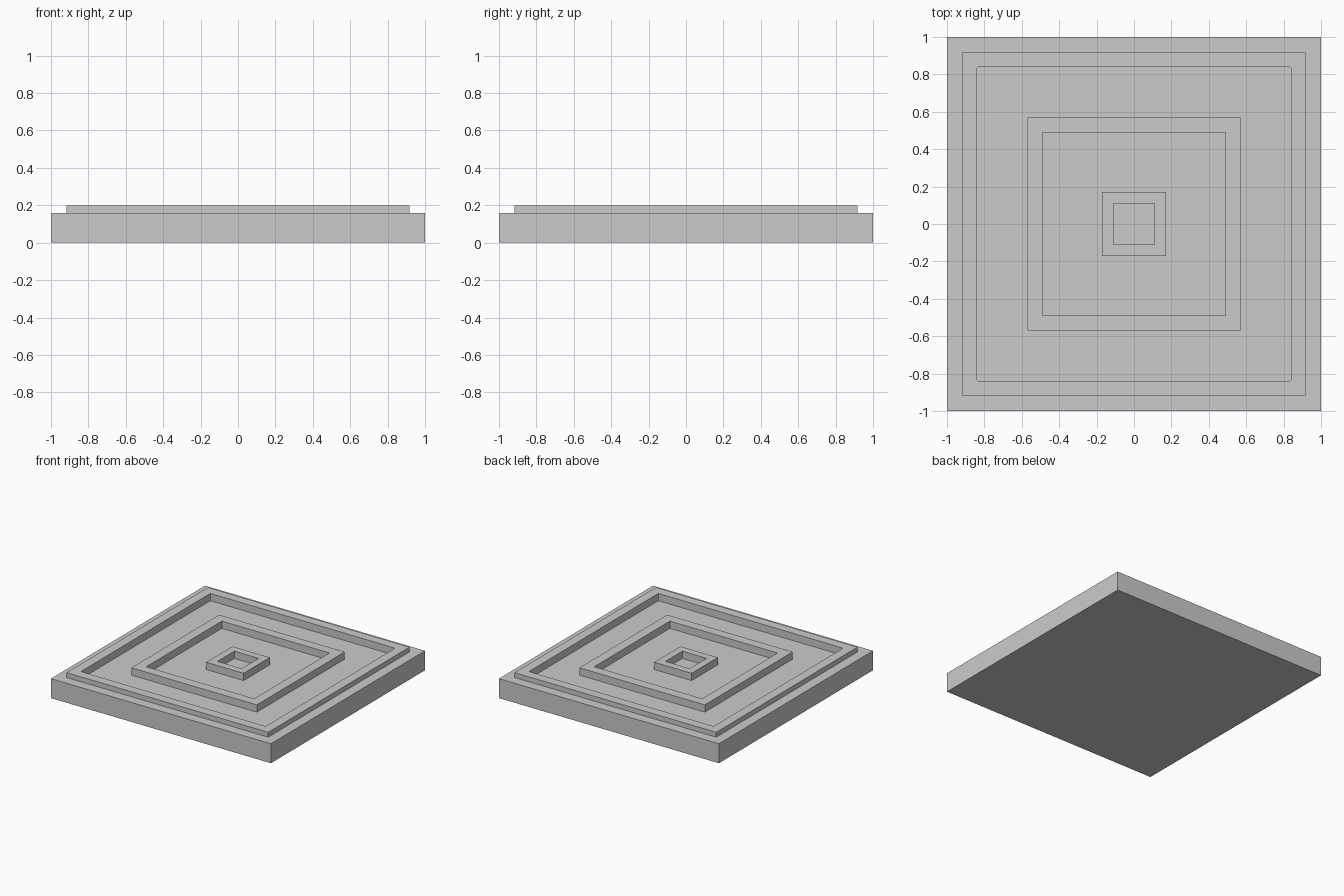
import bpy
import bmesh

cube = bpy.data.objects.get("Cube")
if cube:
    bpy.data.objects.remove(cube, do_unlink=True)

# Plain grey material
GREY = (0.6, 0.6, 0.6, 1)
grey = bpy.data.materials.new("plain_grey")
grey.use_nodes = True
grey.diffuse_color = GREY
grey.node_tree.nodes["Principled BSDF"].inputs["Base Color"].default_value = GREY

# Heights of the slab edge, the raised rings and the recessed floors
EDGE, TOP, FLOOR = 0.16, 0.2, 0.14
RIM_INNER = 0.84

# Square terraces from the underside, over the edge and in to the centre
profile = [(1, 0), (1, EDGE), (0.917, EDGE), (0.917, TOP)]
for inner, next_outer in ((RIM_INNER, 0.57), (0.49, 0.17)):
    profile += [(inner, TOP), (inner, FLOOR), (next_outer, FLOOR), (next_outer, TOP)]
profile += [(0.11, TOP), (0.11, FLOOR)]


def square(bm, half, z):
    corners = ((-1, -1), (1, -1), (1, 1), (-1, 1))
    return [bm.verts.new((x * half, y * half, z)) for x, y in corners]


# One closed shell: consecutive squares joined by walls and ledges
bm = bmesh.new()
loops = [square(bm, half, z) for half, z in profile]
for low, high in zip(loops, loops[1:]):
    for i in range(4):
        j = (i + 1) % 4
        bm.faces.new((low[i], low[j], high[j], high[i]))
bm.faces.new(loops[0][::-1])
bm.faces.new(loops[-1])

# Slightly eased inside corners of the outer rim
upright = [e for e in bm.edges
           if all(abs(abs(v.co.x) - RIM_INNER) < 0.001 for v in e.verts)
           and abs(e.verts[0].co.z - e.verts[1].co.z) > 0.01]
bmesh.ops.bevel(bm, geom=upright, offset=0.01, segments=2, profile=0.5,
                affect='EDGES')
bmesh.ops.recalc_face_normals(bm, faces=bm.faces[:])

mesh = bpy.data.meshes.new("stepped_plate")
bm.to_mesh(mesh)
bm.free()
mesh.materials.append(grey)
plate = bpy.data.objects.new("stepped_plate", mesh)
bpy.context.collection.objects.link(plate)
